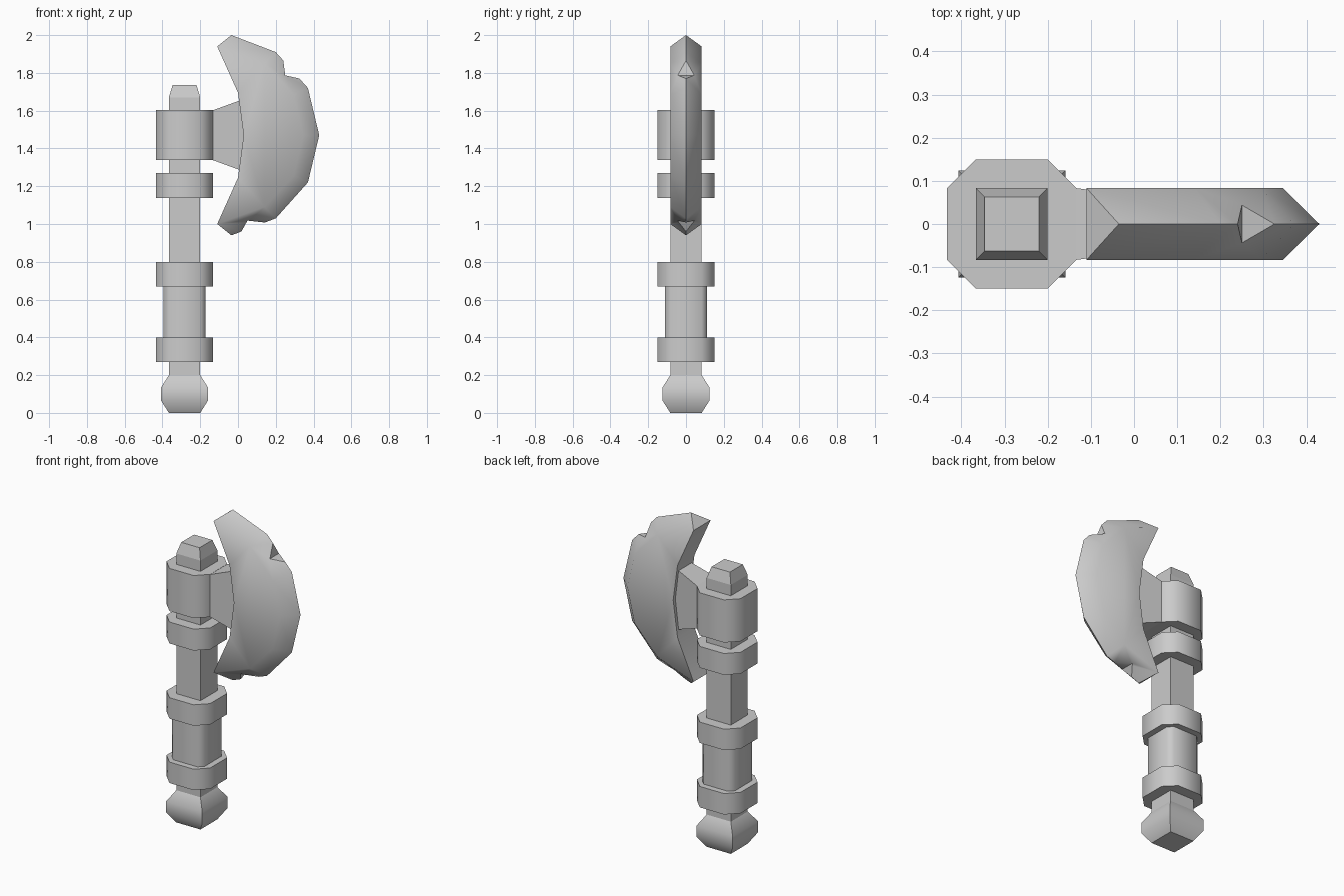
import bpy, bmesh, math

if "Cube" in bpy.data.objects:
    bpy.data.objects.remove(bpy.data.objects["Cube"])

CX = -0.283   # handle axis
T = 0.083     # half thickness of handle and blade
MID = 1.47    # blade mirror height


def finish(name, bm, angle=None):
    bmesh.ops.recalc_face_normals(bm, faces=bm.faces)
    me = bpy.data.meshes.new(name)
    bm.to_mesh(me)
    bm.free()
    ob = bpy.data.objects.new(name, me)
    bpy.context.collection.objects.link(ob)
    if angle:
        smooth(ob, angle)
    return ob


def activate(ob):
    bpy.ops.object.select_all(action='DESELECT')
    ob.select_set(True)
    bpy.context.view_layer.objects.active = ob


def smooth(ob, angle):
    activate(ob)
    bpy.ops.object.shade_smooth_by_angle(angle=math.radians(angle))


def loft(name, rings, angle=None):
    """Skin a list of equal-length point rings and cap both ends."""
    bm = bmesh.new()
    rows = [[bm.verts.new(p) for p in r] for r in rings]
    n = len(rows[0])
    for a, b in zip(rows, rows[1:]):
        for i in range(n):
            j = (i + 1) % n
            bm.faces.new((a[i], a[j], b[j], b[i]))
    bm.faces.new(rows[0])
    bm.faces.new(rows[-1])
    return finish(name, bm, angle)


def square(h, z):
    return [(CX + sx * h, sy * h, z) for sx, sy in ((-1, -1), (1, -1), (1, 1), (-1, 1))]


def octagon(h, z, f=T):
    pts = [(-f, -h), (f, -h), (h, -f), (h, f), (f, h), (-f, h), (-h, f), (-h, -f)]
    return [(CX + x, y, z) for x, y in pts]


# Handle: square shaft with tapered cap, and bulging pommel
loft("handle_shaft", [square(h, z) for h, z in ((T, 0.18), (T, 1.67), (0.063, 1.737))])
loft("pommel", [square(h, z) for h, z in ((T, 0), (0.124, 0.065), (0.124, 0.135), (T, 0.2))], 50)

# Grip, collars and axe head socket
loft("grip", [octagon(0.112, z) for z in (0.38, 0.69)], 50)
for name, z0, z1 in (("lower_collar", 0.27, 0.4), ("middle_collar", 0.67, 0.8),
                     ("upper_collar", 1.137, 1.27), ("head_socket", 1.338, 1.603)):
    loft(name, [octagon(0.15, z) for z in (z0, z1)], 50)

# Neck flaring from the socket into the blade
loft("neck", [[(x, -y, MID - h), (x, y, MID - h), (x, y, MID + h), (x, -y, MID + h)]
              for x, y, h in ((-0.16, T, 0.122), (-0.133, T, 0.132), (0.04, 0.06, 0.195))])


# Blade: half profiles mirrored about MID
def mirrored(half):
    return [(x, MID + h) for x, h in half] + [(x, MID - h) for x, h in half[-2::-1]]


outer = mirrored([(-0.035, 0.53), (0.2, 0.44), (0.37, 0.25), (0.43, 0)])
ring = mirrored([(-0.11, 0.47), (0.14, 0.38), (0.295, 0.215), (0.345, 0)])
inner = mirrored([(-0.11, 0.47), (0.0, 0.225), (0.03, 0)])[1:-1]

bm = bmesh.new()
edge = [bm.verts.new((x, 0, z)) for x, z in outer]
sides = []
for y in (-T, T):
    r = [bm.verts.new((x, y, z)) for x, z in ring]
    b = [bm.verts.new((x, y, z)) for x, z in inner]
    bm.faces.new(r + b[::-1])
    for i in range(len(r) - 1):
        bm.faces.new((r[i], r[i + 1], edge[i + 1], edge[i]))
    sides.append([r[0]] + b + [r[-1]])
f, k = sides
for i in range(len(f) - 1):
    bm.faces.new((f[i], f[i + 1], k[i + 1], k[i]))
bm.faces.new((f[0], k[0], edge[0]))
bm.faces.new((f[-1], k[-1], edge[-1]))
blade = finish("blade", bm)

# Battle notches cut into the cutting edge
for tip, a, b in (((0.25, 1.787), (0.24, 1.865), (0.325, 1.77)),
                  ((0.05, 1.018), (0.018, 0.96), (0.142, 1.008))):
    tri = [tip] + [(tip[0] + 1.6 * (p[0] - tip[0]), tip[1] + 1.6 * (p[1] - tip[1])) for p in (a, b)]
    cutter = loft("notch_cutter", [[(x, y, z) for x, z in tri] for y in (-0.2, 0.2)])
    cutter.hide_render = True
    mod = blade.modifiers.new("notch", 'BOOLEAN')
    mod.operation = 'DIFFERENCE'
    mod.solver = 'EXACT'
    mod.object = cutter
    activate(blade)
    bpy.ops.object.modifier_apply(modifier=mod.name)
    bpy.data.objects.remove(cutter)
smooth(blade, 50)
